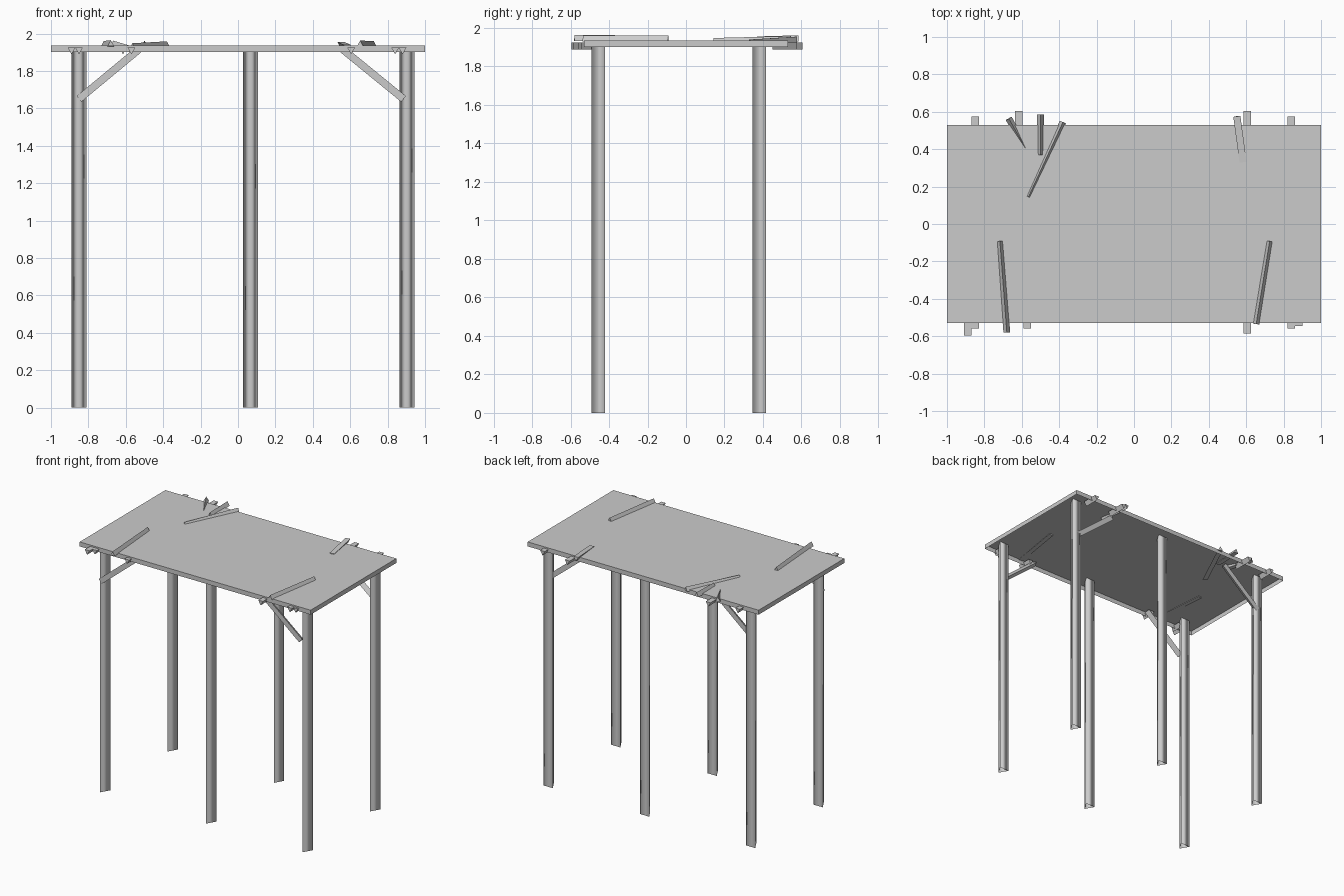
import bpy
import bmesh
from mathutils import Vector

cube = bpy.data.objects.get("Cube")
if cube:
    bpy.data.objects.remove(cube, do_unlink=True)

grey = bpy.data.materials.new("plain_grey")
grey.use_nodes = True
grey.diffuse_color = (0.6, 0.6, 0.6, 1)
grey.node_tree.nodes["Principled BSDF"].inputs["Base Color"].default_value = (0.6, 0.6, 0.6, 1)

TOP = 1.935      # upper face of the platform
RIM = 1.90       # lower edge of the platform rim


def finish(name, bm, smooth=False):
    mesh = bpy.data.meshes.new(name)
    bm.to_mesh(mesh)
    bm.free()
    mesh.materials.append(grey)
    for poly in mesh.polygons:
        poly.use_smooth = smooth
    obj = bpy.data.objects.new(name, mesh)
    bpy.context.collection.objects.link(obj)
    return obj


def prism(name, start, end, apex, width, height, capped=True, smooth=False):
    """Three-sided bar: start and end lie mid-way along its flat side."""
    start, end = Vector(start), Vector(end)
    along = (end - start).normalized()
    apex = Vector(apex)
    apex = (apex - along * apex.dot(along)).normalized()
    side = along.cross(apex) * width / 2
    bm = bmesh.new()
    rings = [[bm.verts.new(p + o) for o in (side, -side, apex * height)]
             for p in (start, end)]
    for i in range(3):
        j = (i + 1) % 3
        bm.faces.new((rings[0][i], rings[0][j], rings[1][j], rings[1][i]))
    if capped:
        bm.faces.new(rings[0][::-1])
        bm.faces.new(rings[1])
    bmesh.ops.recalc_face_normals(bm, faces=bm.faces)
    return finish(name, bm, smooth)


# Platform: a thin box, open underneath
bm = bmesh.new()
bmesh.ops.create_cube(bm, size=1)
for v in bm.verts:
    v.co = (v.co.x * 2, v.co.y * 1.06, TOP if v.co.z > 0 else RIM)
bottom = [f for f in bm.faces if f.normal.z < -0.9]
bmesh.ops.delete(bm, geom=bottom, context='FACES_ONLY')
finish("platform", bm)

# Legs: open three-sided posts, ridge to the front
for row, y in (("front", -0.42), ("back", 0.415)):
    for col, x in (("right", -0.85), ("middle", 0.068), ("left", 0.903)):
        prism(f"{row}_{col}_leg", (x, y, 0), (x, y, TOP), (0, -1, 0),
              0.08, 0.07, capped=False, smooth=True)

# Corner braces
for row, y, inward in (("front", -0.49, 1), ("back", 0.415, -1)):
    for col, low, high in (("right", -0.85, -0.53), ("left", 0.885, 0.56)):
        prism(f"{row}_{col}_brace", (low, y, 1.65), (high, y, 1.915),
              (0, inward, 0), 0.04, 0.035)

# Stubs poking through the rim, ridge downward
stubs = ((-0.89, -0.595), (-0.85, -0.56), (-0.57, -0.56),
         (0.605, -0.585), (0.84, -0.56), (0.88, -0.545),
         (-0.85, 0.575), (-0.615, 0.605), (0.605, 0.605), (0.84, 0.575))
for n, (x, tip) in enumerate(stubs):
    inner = 0.45 if tip > 0 else -0.47
    prism(f"rim_stub_{n + 1}", (x, inner, 1.924), (x, tip, 1.924),
          (0, 0, -1), 0.04, 0.035)

# Loose sticks lying on top, ridge upward
sticks = (((-0.67, 0.565, 1.93), (-0.575, 0.395, 1.902)),
          ((-0.5, 0.585, 1.93), (-0.5, 0.37, 1.924)),
          ((-0.38, 0.545, 1.926), (-0.565, 0.145, 1.916)),
          ((-0.68, -0.58, 1.932), (-0.717, -0.092, 1.928)),
          ((0.653, -0.535, 1.93), (0.725, -0.092, 1.928)))
for n, (a, b) in enumerate(sticks):
    prism(f"loose_stick_{n + 1}", a, b, (0, 0, 1), 0.036, 0.032)

# One stick rests with its flat side up
prism("flat_stick", (0.55, 0.575, 1.955), (0.583, 0.33, 1.94),
      (0, 0, -1), 0.038, 0.033)
